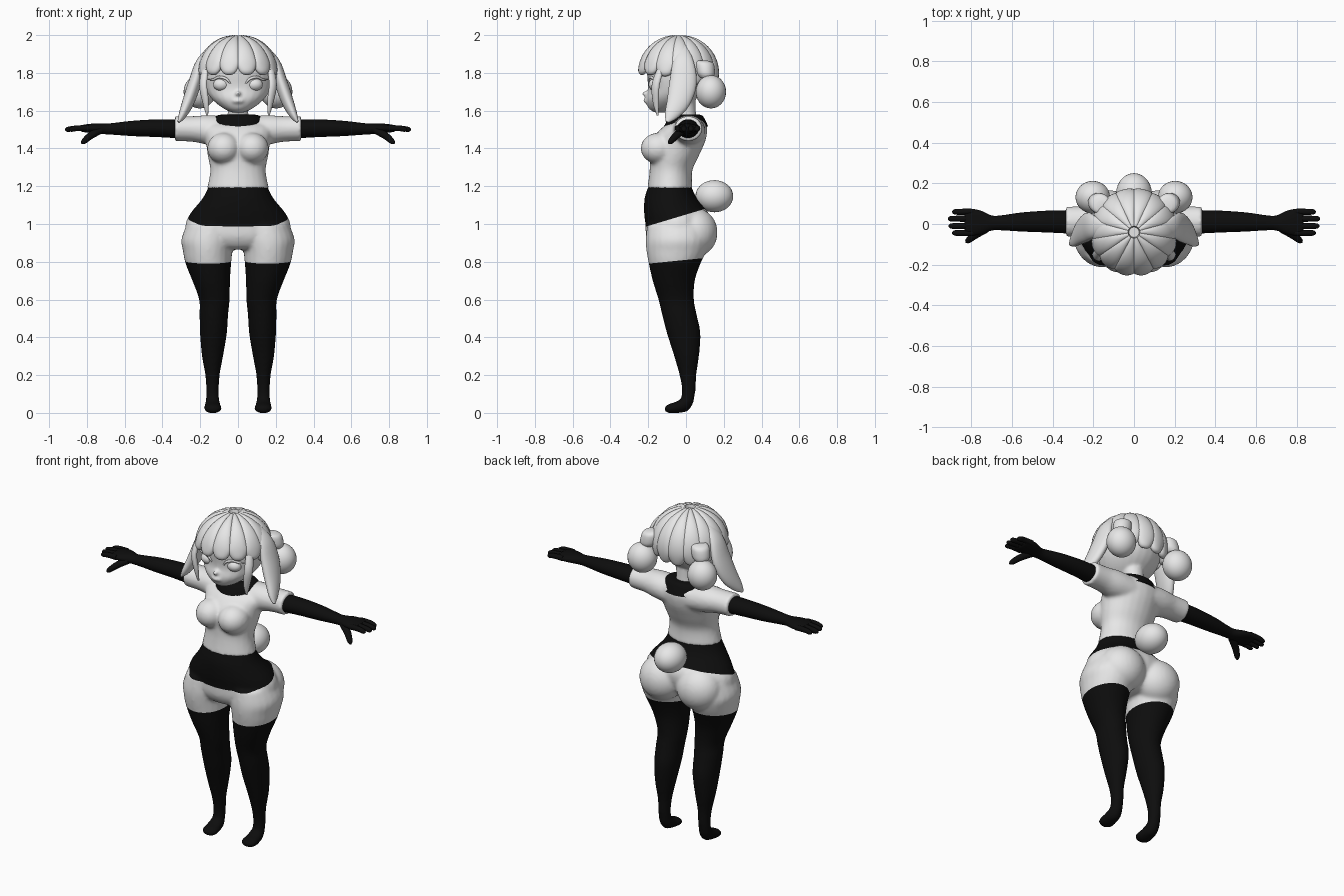
import bpy, bmesh, math
from mathutils import Vector, Matrix

cube = bpy.data.objects.get("Cube")
if cube:
    bpy.data.objects.remove(cube, do_unlink=True)


def material(name, value):
    m = bpy.data.materials.new(name)
    m.use_nodes = True
    m.diffuse_color = (value, value, value, 1)
    m.node_tree.nodes["Principled BSDF"].inputs["Base Color"].default_value = (value, value, value, 1)
    return m


GREY = material("light grey", 0.8)
BLACK = material("black cloth", 0.004)
X, Y, Z = Vector((1, 0, 0)), Vector((0, 1, 0)), Vector((0, 0, 1))
FRAMES = {"X": (Y, Z), "Y": (X, Z), "Z": (X, Y)}


def smooth_rows(rows, steps=4):
    """Catmull-Rom through rows of x, y, z, half width, half depth."""
    out = []
    for i in range(len(rows) - 1):
        a, b, c, d = (rows[min(max(i + k, 0), len(rows) - 1)] for k in (-1, 0, 1, 2))
        for s in range(steps):
            t = s / steps
            out.append([q + t / 2 * (r - p + t * (2 * p - 5 * q + 4 * r - u + t * (3 * q - p - 3 * r + u)))
                        for p, q, r, u in zip(a, b, c, d)])
    return out + [list(rows[-1])]


def sweep(bm, rows, axis="Z", out=None, seg=24, side=1):
    """Skin elliptical rings along a path; out gives the outward direction."""
    rows = smooth_rows(rows)
    pts = [Vector((r[0] * side, r[1], r[2])) for r in rows]
    rings = []
    for i, p in enumerate(pts):
        s, n = FRAMES[axis]
        if out:
            t = (pts[min(i + 1, len(pts) - 1)] - pts[max(i - 1, 0)]).normalized()
            s = t.cross(out(p)).normalized()
            n = s.cross(t)
        a, b = max(rows[i][3], 0.002), max(rows[i][4], 0.002)
        rings.append([bm.verts.new(p + s * a * math.cos(math.tau * k / seg) + n * b * math.sin(math.tau * k / seg))
                      for k in range(seg)])
    for r, q in zip(rings, rings[1:]):
        for k in range(seg):
            bm.faces.new((r[k], r[(k + 1) % seg], q[(k + 1) % seg], q[k]))
    bm.faces.new(rings[0])
    bm.faces.new(rings[-1])


def ball(bm, centre, radii, side=1):
    c = Vector((centre[0] * side, centre[1], centre[2]))
    bmesh.ops.create_uvsphere(bm, u_segments=28, v_segments=18, radius=1,
                              matrix=Matrix.Translation(c) @ Matrix.Diagonal((*radii, 1)))


def finish(name, bm, mats, rule=None):
    bmesh.ops.recalc_face_normals(bm, faces=bm.faces)
    for f in bm.faces:
        f.smooth = True
        if rule:
            f.material_index = rule(f.calc_center_median())
    for e in bm.edges:
        e.smooth = len(e.link_faces) != 2 or e.calc_face_angle(0) < 0.9
    me = bpy.data.meshes.new(name)
    bm.to_mesh(me)
    bm.free()
    for m in mats:
        me.materials.append(m)
    ob = bpy.data.objects.new(name, me)
    bpy.context.scene.collection.objects.link(ob)
    return ob


def blend(name, bm, mats, voxel, planes=(), rule=None):
    """Fuse overlapping volumes into one soft skin, then cut colour borders."""
    ob = finish("blend_source", bm, [])
    mod = ob.modifiers.new("fuse", "REMESH")
    mod.mode, mod.voxel_size = "VOXEL", voxel
    soft = ob.modifiers.new("soften", "SMOOTH")
    soft.factor, soft.iterations = 0.5, 6
    dg = bpy.context.evaluated_depsgraph_get()
    dg.update()
    me = bpy.data.meshes.new_from_object(ob.evaluated_get(dg))
    bpy.data.objects.remove(ob, do_unlink=True)
    bm = bmesh.new()
    bm.from_mesh(me)
    bpy.data.meshes.remove(me)
    for co, no in planes:
        bmesh.ops.bisect_plane(bm, geom=bm.verts[:] + bm.edges[:] + bm.faces[:], plane_co=co, plane_no=no)
    return finish(name, bm, mats, rule)


# Hips, legs and feet: black briefs and stockings
bm = bmesh.new()
sweep(bm, [(0, -.085, 1.21, .152, .11), (0, -.082, 1.14, .185, .137), (0, -.052, 1.06, .25, .17),
           (0, -.045, 1.0, .278, .17), (0, -.055, .93, .27, .155), (0, -.06, .88, .2, .12), (0, -.06, .865, .1, .08)])
for s in (1, -1):
    sweep(bm, [(.14, -.045, 1.0, .13, .16), (.155, -.045, .92, .145, .168), (.16, -.05, .86, .132, .16),
               (.157, -.06, .79, .121, .137), (.142, -.065, .7, .1, .112), (.125, -.052, .6, .081, .094),
               (.128, -.035, .52, .076, .092), (.13, -.012, .42, .071, .089), (.135, .003, .3, .056, .066),
               (.135, .01, .2, .038, .045), (.135, .015, .12, .034, .036), (.135, .005, .06, .036, .035)], side=s)
    sweep(bm, [(.134, .04, .075, .015, .02), (.134, .01, .055, .035, .045), (.134, -.045, .031, .045, .032),
               (.133, -.09, .023, .046, .024), (.132, -.112, .02, .025, .012)], axis="Y", side=s)
    ball(bm, (.125, .045, .955), (.135, .122, .13), s)
blend("hips_and_legs", bm, [GREY, BLACK], .01,
      [((0, 0, 1.05), (0, -.3, 1)), ((0, 0, .81), (0, -.1, 1))],
      lambda p: int(p.z - .3 * p.y > 1.05 or p.z - .1 * p.y < .81))

# Shirt with short sleeves
bm = bmesh.new()
sweep(bm, [(0, -.085, 1.185, .165, .12), (0, -.08, 1.28, .147, .113), (0, -.062, 1.36, .16, .13),
           (0, -.04, 1.44, .172, .143), (0, -.01, 1.505, .185, .123), (0, .012, 1.54, .16, .09), (0, .015, 1.565, .1, .06)])
for s in (1, -1):
    ball(bm, (.075, -.145, 1.4), (.088, .095, .083), s)
    sweep(bm, [(.06, .015, 1.49, .09, .08), (.16, .015, 1.498, .085, .078), (.24, .013, 1.503, .075, .068),
               (.335, .012, 1.505, .074, .066)], axis="X", side=s)
blend("shirt", bm, [GREY], .01)

# Collar band
bm = bmesh.new()
sweep(bm, [(0, 0, 1.515, .137, .118), (0, .002, 1.55, .13, .1), (0, .005, 1.575, .11, .08), (0, .005, 1.58, .06, .05)])
finish("collar", bm, [BLACK])

# Head with neck, nose and lips
bm = bmesh.new()
sweep(bm, [(0, -.12, 1.59, .03, .045), (0, -.11, 1.612, .078, .088), (0, -.082, 1.66, .137, .132),
           (0, -.05, 1.72, .175, .15), (0, -.042, 1.8, .187, .165), (0, -.04, 1.88, .17, .165),
           (0, -.04, 1.94, .11, .11), (0, -.04, 1.965, .04, .04)])
sweep(bm, [(0, 0, 1.52, .062, .058), (0, 0, 1.6, .055, .052), (0, -.02, 1.68, .07, .07)])
ball(bm, (0, -.212, 1.69), (.016, .022, .014))
ball(bm, (0, -.208, 1.652), (.032, .018, .014))
blend("head", bm, [GREY], .008)

# Crown locks laid over the skull: fringe in front, longer strands behind
CENTRE = Vector((0, -.04, 1.80))


def crown_lock(bm, azimuth, low, width):
    rows = []
    for k in range(8):
        el = math.radians(82 + (low - 82) * k / 7)
        az = math.radians(azimuth)
        w = max(.012, width * math.cos(el)) * (.7 if k == 7 else 1)
        rows.append((.195 * math.cos(el) * math.sin(az), -.04 - .195 * math.cos(el) * math.cos(az),
                     1.80 + .19 * math.sin(el), w, .01 + .012 * math.cos(el)))
    x, y, z = rows[-1][:3]
    rows.append((x * .97, -.04 + (y + .04) * .97, z - .014, width * .3, .008))
    sweep(bm, rows, out=lambda p: p - CENTRE, seg=16)


bm = bmesh.new()
for s in (1, -1):
    for az, low in ((14, 2), (42, 2), (69, 0)):
        crown_lock(bm, az * s, low, .055)
finish("fringe", bm, [GREY])
bm = bmesh.new()
for s in (1, -1):
    for k in range(4):
        crown_lock(bm, (167.5 - 25 * k) * s, -20 + 3 * k, .054)
finish("back_hair", bm, [GREY])

# Paired parts of head and arms
for s, label in ((1, "left"), (-1, "right")):
    bm = bmesh.new()
    sweep(bm, [(.13, -.02, 1.94, .025, .015), (.195, -.015, 1.86, .055, .025), (.228, -.015, 1.75, .072, .034),
               (.262, -.04, 1.65, .062, .032), (.295, -.08, 1.575, .035, .02), (.315, -.1, 1.54, .008, .006)],
          out=lambda p: Vector((s, 0, .2)), side=s)
    sweep(bm, [(.17, -.13, 1.83, .02, .015), (.185, -.16, 1.74, .025, .016), (.172, -.16, 1.65, .02, .014),
               (.163, -.15, 1.575, .005, .005)], out=lambda p: Vector((s, -1, 0)), seg=14, side=s)
    finish(label + "_side_locks", bm, [GREY])

    bm = bmesh.new()
    ball(bm, (.203, .132, 1.7), (.085, .08, .088), s)
    finish(label + "_hair_bun", bm, [GREY])
    bm = bmesh.new()
    sweep(bm, [(.155, .085, 1.865, .03, .03), (.165, .098, 1.85, .05, .048), (.175, .105, 1.8, .052, .048),
               (.182, .11, 1.775, .035, .035)], side=s)
    finish(label + "_hair_tie", bm, [GREY])

    bm = bmesh.new()
    ball(bm, (.088, -.162, 1.738), (.043, .036, .034), s)
    finish(label + "_eye", bm, [GREY])
    bm = bmesh.new()
    sweep(bm, [(.04, -.196, 1.742, .004, .004), (.062, -.198, 1.768, .007, .006), (.1, -.187, 1.778, .007, .006),
               (.13, -.165, 1.765, .006, .006), (.158, -.145, 1.765, .002, .002)],
          out=lambda p: -Y, seg=10, side=s)
    finish(label + "_eyelash", bm, [GREY])

    # Long glove: arm, palm, fingers and thumb
    bm = bmesh.new()
    sweep(bm, [(.3, .01, 1.503, .058, .05), (.42, .012, 1.507, .054, .047), (.55, .01, 1.506, .047, .041),
               (.65, .006, 1.504, .037, .032), (.7, .005, 1.503, .037, .028), (.76, .008, 1.506, .06, .026),
               (.82, .009, 1.506, .067, .019), (.835, .009, 1.505, .055, .01)], axis="X", side=s)
    for y, tip in ((.06, .895), (.026, .915), (-.01, .912), (-.044, .895)):
        sweep(bm, [(.79, y, 1.507, .015, .016), (.85, y, 1.507, .015, .015), (tip - .012, y, 1.501, .013, .013),
                   (tip, y, 1.5, .004, .004)], axis="X", seg=12, side=s)
    sweep(bm, [(.73, -.02, 1.497, .024, .02), (.78, -.052, 1.468, .02, .019), (.815, -.08, 1.438, .015, .015),
               (.826, -.09, 1.426, .005, .005)], out=lambda p: Z, seg=14, side=s)
    finish(label + "_glove", bm, [BLACK])

# Round tail
bm = bmesh.new()
ball(bm, (0, .15, 1.147), (.088, .1, .085))
finish("tail", bm, [GREY])
